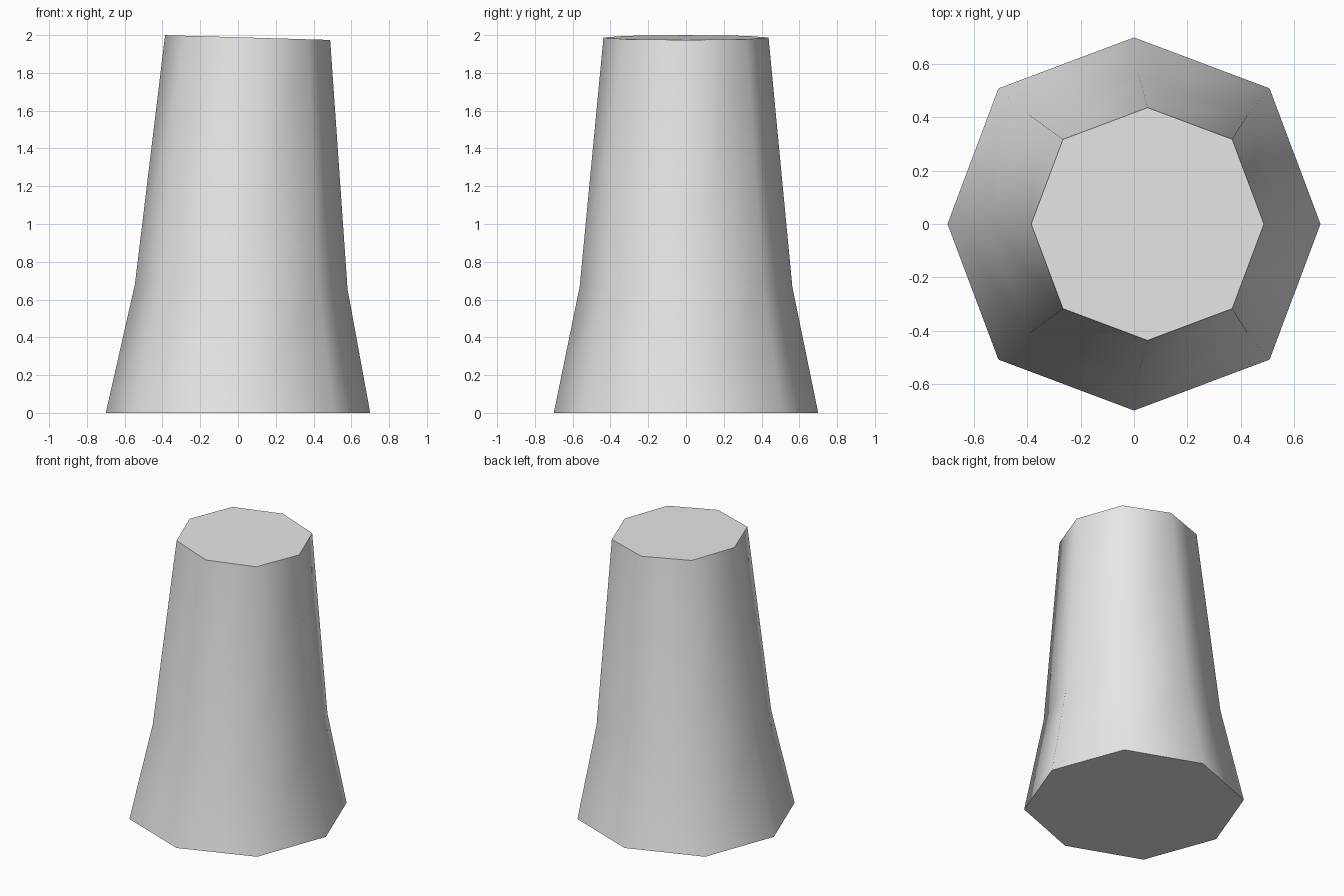
import bpy, bmesh
from math import radians

cube = bpy.data.objects.get("Cube")
if cube:
    bpy.data.objects.remove(cube, do_unlink=True)

# Single grey material
grey = bpy.data.materials.new("plain_grey")
grey.use_nodes = True
colour = (0.8, 0.8, 0.8, 1)
grey.diffuse_color = colour
grey.node_tree.nodes["Principled BSDF"].inputs["Base Color"].default_value = colour

# Slightly irregular octagon, unit size
DIAGONAL = 0.727
OCTAGON = [(1, 0), (DIAGONAL, DIAGONAL), (0, 1), (-DIAGONAL, DIAGONAL),
           (-1, 0), (-DIAGONAL, -DIAGONAL), (0, -1), (DIAGONAL, -DIAGONAL)]

# Leaning, tapering sections: centre x, half width, height, slope along x
SECTIONS = [(0, 0.7, 0, 0), (0.017, 0.563, 0.667, -0.022), (0.051, 0.437, 1.987, -0.029)]

# Flared stump: rings bridged with side faces, then capped
bm = bmesh.new()
rings = [[bm.verts.new((cx + r * x, r * y, z + slope * r * x)) for x, y in OCTAGON]
         for cx, r, z, slope in SECTIONS]
for low, high in zip(rings, rings[1:]):
    for i in range(len(low)):
        j = (i + 1) % len(low)
        bm.faces.new((low[i], low[j], high[j], high[i]))
bm.faces.new(rings[0][::-1])
bm.faces.new(rings[-1])
bm.normal_update()

mesh = bpy.data.meshes.new("tapered_stump")
bm.to_mesh(mesh)
bm.free()
mesh.materials.append(grey)
stump = bpy.data.objects.new("tapered_stump", mesh)
bpy.context.collection.objects.link(stump)

# Smooth sides, crisp cap rims
bpy.ops.object.select_all(action="DESELECT")
stump.select_set(True)
bpy.context.view_layer.objects.active = stump
bpy.ops.object.shade_smooth_by_angle(angle=radians(60))
